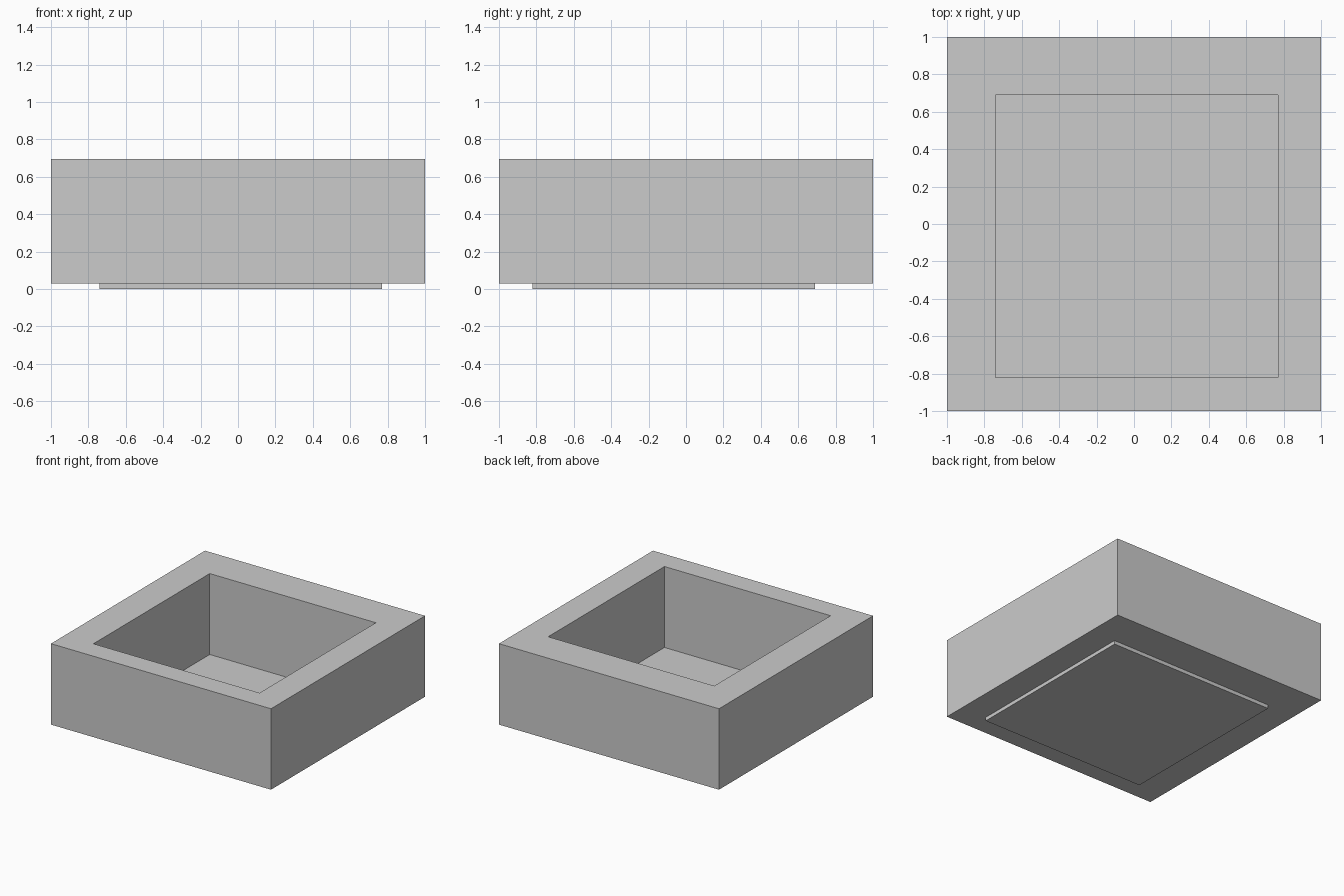
import bpy
import bmesh

cube = bpy.data.objects.get("Cube")
if cube:
    bpy.data.objects.remove(cube, do_unlink=True)

# Single plain grey
GREY = (0.6, 0.6, 0.6, 1)
grey = bpy.data.materials.new("light grey")
grey.use_nodes = True
grey.diffuse_color = GREY
grey.node_tree.nodes["Principled BSDF"].inputs["Base Color"].default_value = GREY

# Shared dimensions: (x min, x max, y min, y max)
OUTER = (-1, 1, -1, 1)
INNER = (-0.74, 0.77, -0.82, 0.69)
FLOOR, TOP = 0.03, 0.695


def ring(bm, rect, z):
    x0, x1, y0, y1 = rect
    return [bm.verts.new((x, y, z)) for x, y in ((x0, y0), (x1, y0), (x1, y1), (x0, y1))]


def bridge(bm, a, b):
    for i in range(4):
        j = (i + 1) % 4
        bm.faces.new((a[i], a[j], b[j], b[i]))


def finish(bm, name):
    bmesh.ops.recalc_face_normals(bm, faces=bm.faces)
    mesh = bpy.data.meshes.new(name)
    bm.to_mesh(mesh)
    bm.free()
    mesh.materials.append(grey)
    bpy.context.collection.objects.link(bpy.data.objects.new(name, mesh))


# Thick square frame with an off-centre opening
bm = bmesh.new()
loops = [ring(bm, OUTER, FLOOR), ring(bm, OUTER, TOP),
         ring(bm, INNER, TOP), ring(bm, INNER, FLOOR)]
for i in range(4):
    bridge(bm, loops[i], loops[(i + 1) % 4])
finish(bm, "frame")

# Thin plate closing the opening from below
bm = bmesh.new()
low, high = ring(bm, INNER, 0), ring(bm, INNER, FLOOR)
bridge(bm, low, high)
bm.faces.new(low)
bm.faces.new(high)
finish(bm, "base_plate")
